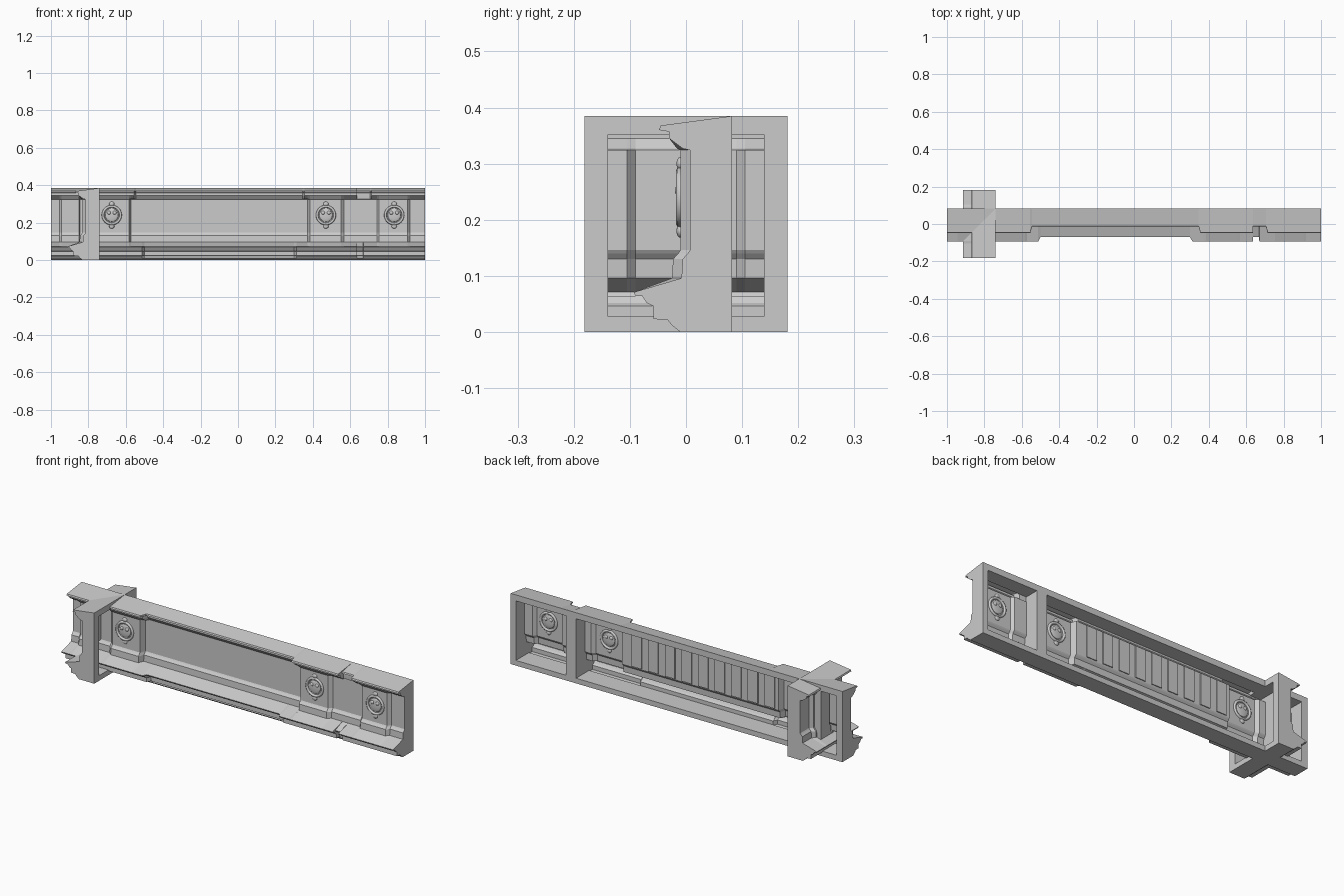
import bpy, bmesh, math
from mathutils import Matrix

if "Cube" in bpy.data.objects:
    bpy.data.objects.remove(bpy.data.objects["Cube"])

BACK, TOP, RIM_TOP, RIM_BOTTOM = 0.082, 0.385, 0.352, 0.028


def profile(lip, ledge, p):
    """Moulding section (depth, height); lip/ledge 0 = projecting, 1 = set back, p = panel depth."""
    a, b, c = 0.035 * lip, 0.03 * lip, 0.023 * ledge
    return [(BACK, TOP), (-0.045 + a, 0.368), (-0.048 + a, 0.360), (-0.030 + b, 0.357),
            (-0.030 + b, 0.345), (min(p - 0.006, -0.006 + b), 0.327), (p, 0.324),
            (p, 0.146), (p - 0.004, 0.140), (p - 0.013, 0.130), (p - 0.015, 0.096),
            (-0.093 + c, 0.071), (-0.090 + c, 0.064), (-0.078 + c, 0.064),
            (-0.070 + c, 0.052), (-0.058 + c, 0.046), (-0.058 + c, 0.023),
            (-0.033 + c * 0.6, 0.022), (-0.025, 0.012), (-0.010, 0.0), (BACK, 0.0)]


def link(bm, name):
    bmesh.ops.recalc_face_normals(bm, faces=bm.faces)
    me = bpy.data.meshes.new(name)
    bm.to_mesh(me)
    bm.free()
    ob = bpy.data.objects.new(name, me)
    bpy.context.collection.objects.link(ob)
    return ob


def moulding(name, stations, rim):
    """Hollow cornice length: front skin, end walls, and an open framed back."""
    bm = bmesh.new()
    rows = [[bm.verts.new((x, y, z)) for y, z in profile(l, e, p)] for x, l, e, p in stations]
    for r, s in zip(rows, rows[1:]):
        for i in range(len(r) - 1):
            bm.faces.new((r[i], s[i], s[i + 1], r[i + 1]))
    bm.faces.new(rows[0])
    bm.faces.new(rows[-1])
    # inner faces of the end walls
    x0, x1 = stations[0][0], stations[-1][0]
    for st, x in ((stations[0], x0 + rim), (stations[-1], x1 - rim)):
        bm.faces.new([bm.verts.new((x, y, z)) for y, z in profile(*st[1:])])
    # back rim and inner top / bottom shelves
    outer = [bm.verts.new((x, BACK, z)) for x, z in ((x0, 0), (x1, 0), (x1, TOP), (x0, TOP))]
    box = ((x0 + rim, RIM_BOTTOM), (x1 - rim, RIM_BOTTOM), (x1 - rim, RIM_TOP), (x0 + rim, RIM_TOP))
    inner = [bm.verts.new((x, BACK, z)) for x, z in box]
    deep = [bm.verts.new((x, -0.03 if i < 2 else 0.004, z)) for i, (x, z) in enumerate(box)]
    for i in range(4):
        j = (i + 1) % 4
        bm.faces.new((outer[i], outer[j], inner[j], inner[i]))
        if i in (0, 2):
            bm.faces.new((inner[i], inner[j], deep[j], deep[i]))
    return link(bm, name)


def medallion(name, x, z=0.24, y=-0.01):
    """Ring with a domed centre, two curls and pointed tips, showing on both sides of the skin."""
    bm = bmesh.new()

    def blob(dx, dz, sx, sy, sz):
        m = Matrix.Translation((x + dx, y, z + dz)) @ Matrix.Diagonal((sx, sy, sz, 1))
        bmesh.ops.create_uvsphere(bm, u_segments=16, v_segments=10, radius=1, matrix=m)

    n, k = 32, 8
    ring = [[bm.verts.new((x + (0.047 + 0.007 * math.cos(v)) * math.cos(u),
                           y + 0.008 * math.sin(v),
                           z + (0.047 + 0.007 * math.cos(v)) * math.sin(u)))
             for v in (2 * math.pi * j / k for j in range(k))]
            for u in (2 * math.pi * i / n for i in range(n))]
    for i in range(n):
        for j in range(k):
            r, s, t = ring[i], ring[(i + 1) % n], (j + 1) % k
            bm.faces.new((r[j], s[j], s[t], r[t]))
    blob(0, 0, 0.036, 0.006, 0.036)
    for s in (-1, 1):
        blob(0.015 * s, 0.012, 0.011, 0.010, 0.011)
        blob(0, 0.060 * s, 0.014, 0.007, 0.012)
    ob = link(bm, name)
    for f in ob.data.polygons:
        f.use_smooth = True
    return ob


END, BLOCK, FIELD = 0.007, -0.010, 0.020
MID = -0.10

# long beam: recessed field between two projecting bays, mirrored about MID
half = [(0.400, 1, 1, FIELD), (0.412, 1, 0, FIELD), (0.445, 1, 0, FIELD), (0.455, 0, 0, FIELD),
        (0.472, 0, 0, FIELD), (0.484, 0, 0, BLOCK), (0.650, 0, 0, BLOCK),
        (0.668, 0, 0, END), (0.735, 0, 0, END)]
long_st = [(MID - d, l, e, p) for d, l, e, p in reversed(half)] + \
          [(MID + d, l, e, p) for d, l, e, p in half]
moulding("long_beam", long_st, 0.03)

# right end section with a notched joint
moulding("right_section", [
    (0.635, 1, 1, END), (0.668, 1, 1, END), (0.670, 1, 0, END), (0.705, 1, 0, END),
    (0.715, 0, 0, END), (0.742, 0, 0, END), (0.754, 0, 0, BLOCK), (0.905, 0, 0, BLOCK),
    (0.920, 0, 0, END), (1.0, 0, 0, END)], 0.032)

# left stub beyond the crossing
moulding("left_section", [
    (-1.0, 0, 0, END), (-0.955, 0, 0, END), (-0.943, 0, 0, BLOCK),
    (-0.850, 0, 0, BLOCK), (-0.845, 0, 0, END), (-0.835, 0, 0, END)], 0.035)

# crossing section turned to face -x
cross = moulding("cross_section", [
    (-0.181, 0, 0, END), (-0.105, 0, 0, END), (-0.090, 0, 0, BLOCK),
    (0.090, 0, 0, BLOCK), (0.105, 0, 0, END), (0.181, 0, 0, END)], 0.042)
cross.rotation_euler = (0, 0, -math.pi / 2)
cross.location = (-0.822, 0, 0)

# carved medallions on the bays
for i, x in enumerate((-0.675, 0.47, 0.835)):
    medallion(f"medallion_{i + 1}", x)

# shallow ribs on the rear of the recessed field
bm = bmesh.new()
for i in range(9):
    m = Matrix.Translation((-0.52 + i * 0.1, FIELD + 0.002, 0.235)) @ Matrix.Diagonal((0.06, 0.005, 0.17, 1))
    if i * 0.1 - 0.52 < 0.29:
        bmesh.ops.create_cube(bm, size=1, matrix=m)
bm.verts.ensure_lookup_table()
bmesh.ops.translate(bm, verts=bm.verts, vec=(0, 0.001, 0))
link(bm, "rear_ribs")
